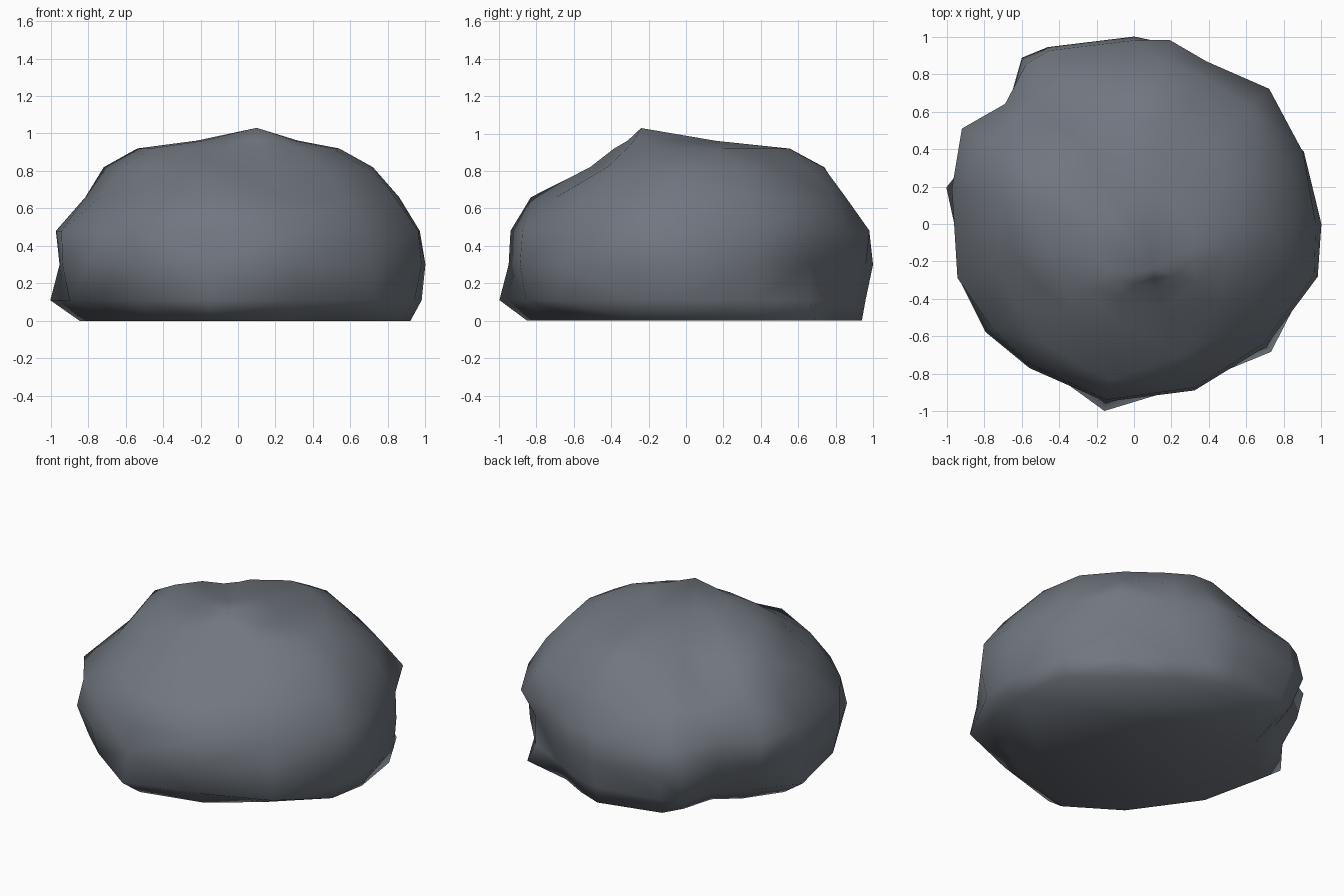
import bpy, bmesh, math
from mathutils import Vector

if "Cube" in bpy.data.objects:
    bpy.data.objects.remove(bpy.data.objects["Cube"])

# Rock outline: compass angle -> radius at each level, read as a lofted boulder
LEVELS = (0.0, 0.11, 0.30, 0.48, 0.66, 0.82)
RADII = {
    0: (.92, .98, 1.0, .97, .86, .72),
    23: (.94, .97, .985, .98, .87, .73),
    45: (.98, .93, .93, 1.02, .88, .70),
    66: (.85, .89, .94, .95, .87, .71),
    79: (.89, .93, .98, 1.0, .87, .75),
    90: (.94, .96, 1.0, .98, .84, .74),
    116: (.93, .98, 1.05, 1.03, .85, .63),
    124: (.86, .99, 1.07, 1.03, .85, .58),
    137: (.74, .86, .92, .94, .83, .56),
    151: (.79, .92, 1.01, 1.05, .87, .66),
    169: (.86, 1.02, .97, .99, .83, .73),
    197: (.79, .94, .98, .985, .77, .65),
    216: (.75, .91, .98, .94, .76, .60),
    234: (.79, .90, .95, .93, .80, .58),
    261: (.86, 1.01, .96, .95, .84, .52),
    290: (.80, .91, .945, .93, .74, .48),
    317: (.78, 1.0, .96, .94, .80, .62),
    344: (.91, .98, 1.02, 1.0, .87, .70),
}
SHOULDER_SCALE, SHOULDER_Z = 0.75, 0.92
CROWN_Z = 0.962
PEAK = Vector((0.10, -0.24, 1.03))

bm = bmesh.new()


def ring(radii, z):
    return [bm.verts.new((r * math.cos(math.radians(a)), r * math.sin(math.radians(a)), z))
            for a, r in zip(RADII, radii)]


# Side rings, the shoulder ring, and a crown ring halfway to the off-centre peak
columns = list(RADII.values())
rings = [ring([c[i] for c in columns], z) for i, z in enumerate(LEVELS)]
rings.append(ring([c[-1] * SHOULDER_SCALE for c in columns], SHOULDER_Z))
crown = [v.co.lerp(PEAK, 0.5) for v in rings[-1]]
rings.append([bm.verts.new((p.x, p.y, CROWN_Z)) for p in crown])

n = len(columns)
for low, high in zip(rings, rings[1:]):
    for i in range(n):
        j = (i + 1) % n
        bm.faces.new((low[i], low[j], high[j], high[i]))

# Flat base and peak
bm.faces.new(rings[0][::-1])
peak = bm.verts.new(PEAK)
for i in range(n):
    bm.faces.new((rings[-1][i], rings[-1][(i + 1) % n], peak))
bmesh.ops.triangulate(bm, faces=[f for f in bm.faces if len(f.verts) == 4])
bmesh.ops.recalc_face_normals(bm, faces=bm.faces[:])

mesh = bpy.data.meshes.new("boulder")
bm.to_mesh(mesh)
bm.free()
mesh.shade_smooth()

# Single slate colour
stone = bpy.data.materials.new("slate grey")
stone.diffuse_color = (0.165, 0.185, 0.215, 1)
stone.use_nodes = True
stone.node_tree.nodes["Principled BSDF"].inputs["Base Color"].default_value = stone.diffuse_color
mesh.materials.append(stone)

boulder = bpy.data.objects.new("boulder", mesh)
bpy.context.collection.objects.link(boulder)
